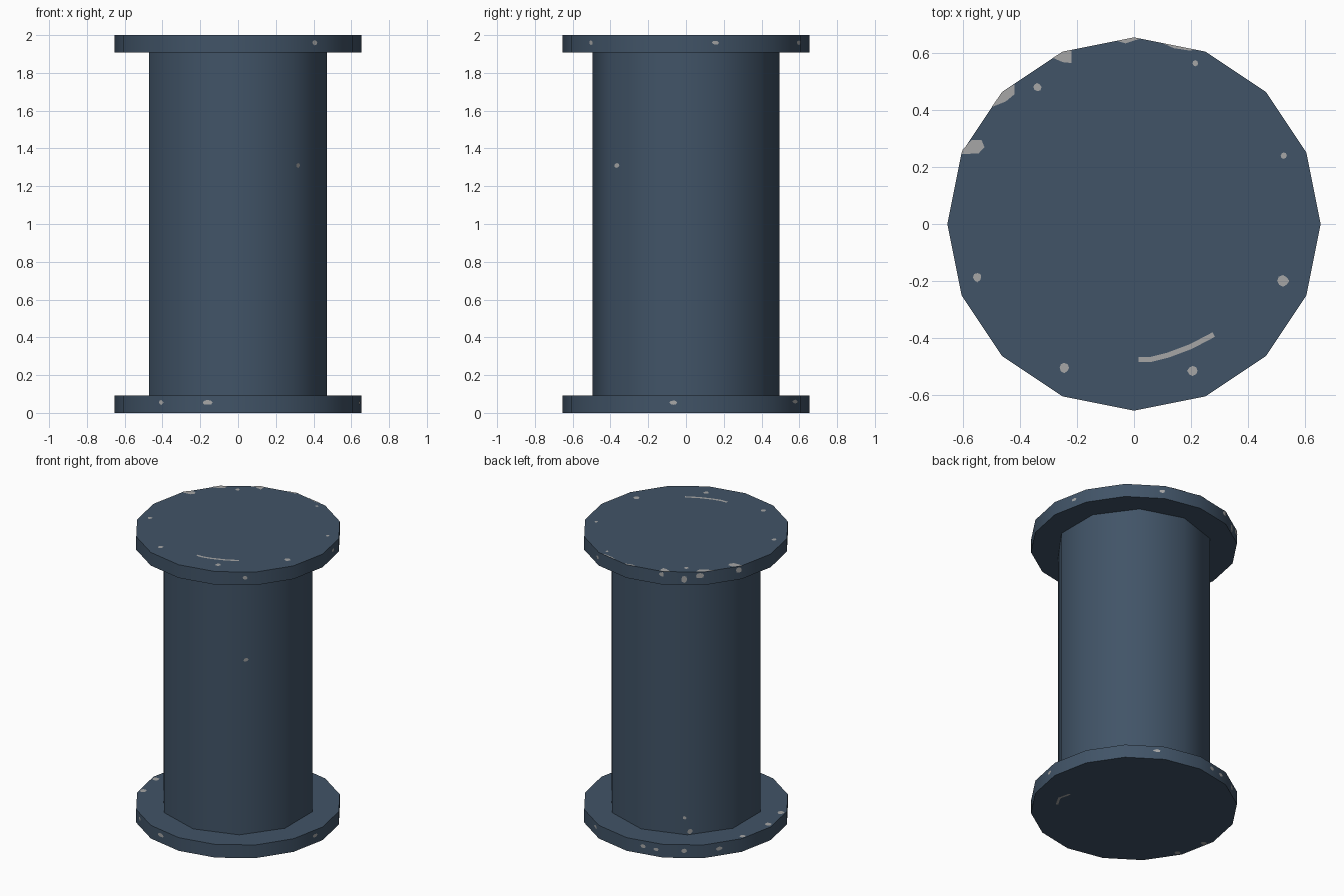
import bpy, bmesh, math, random
from mathutils import Vector

if "Cube" in bpy.data.objects:
    bpy.data.objects.remove(bpy.data.objects["Cube"])

random.seed(4)


def material(name, rgb):
    m = bpy.data.materials.new(name)
    m.diffuse_color = (*rgb, 1)
    m.use_nodes = True
    m.node_tree.nodes["Principled BSDF"].inputs["Base Color"].default_value = m.diffuse_color
    return m


BLUE = material("dark blue paint", (0.053, 0.088, 0.136))
GREY = material("bare grey metal", (0.38, 0.38, 0.38))


def add_object(name, bm, mat):
    me = bpy.data.meshes.new(name)
    bm.to_mesh(me)
    bm.free()
    me.materials.append(mat)
    ob = bpy.data.objects.new(name, me)
    bpy.context.collection.objects.link(ob)
    return ob


def prism(name, sides, radius, z0, z1, phase):
    bm = bmesh.new()
    ring = []
    for i in range(sides):
        a = math.radians(phase) + math.tau * i / sides
        ring.append(bm.verts.new((radius * math.cos(a), radius * math.sin(a), z0)))
    base = bm.faces.new(ring)
    ext = bmesh.ops.extrude_face_region(bm, geom=[base], use_keep_orig=True)
    for v in ext["geom"]:
        if isinstance(v, bmesh.types.BMVert):
            v.co.z = z1
    bmesh.ops.recalc_face_normals(bm, faces=bm.faces)
    ob = add_object(name, bm, BLUE)
    bpy.ops.object.select_all(action='DESELECT')
    ob.select_set(True)
    bpy.context.view_layer.objects.active = ob
    bpy.ops.object.shade_smooth_by_angle(angle=math.radians(40))
    return ob


# Spool: two 16-sided flanges and a 10-sided core
R, CORE, T = 0.655, 0.495, 0.092
prism("bottom_flange", 16, R, 0, T, 0)
prism("top_flange", 16, R, 2 - T, 2, 0)
prism("core", 10, CORE, T, 2 - T, 18)

# Paint chips: very thin patches just above the surface
chips = bmesh.new()
LIFT = 0.002


def flat_patch(points, z, up=True):
    f = chips.faces.new([chips.verts.new((x, y, z)) for x, y in points])
    f.normal_update()
    if (f.normal.z > 0) != up:
        f.normal_flip()


def blob(rx, ry):
    out = []
    for i in range(8):
        a = math.tau * i / 8
        k = random.uniform(0.85, 1.1)
        out.append((rx * k * math.cos(a), ry * k * math.sin(a)))
    return out


def flat_blob(x, y, r, z, up=True):
    flat_patch([(x + u, y + v) for u, v in blob(r, r)], z, up)


def scratch(path, width, z, up=True):
    pts = [Vector(p) for p in path]
    left, right = [], []
    for i, p in enumerate(pts):
        d = (pts[min(i + 1, len(pts) - 1)] - pts[max(i - 1, 0)]).normalized()
        n = Vector((-d.y, d.x)) * width / 2
        left.append(p + n)
        right.append(p - n)
    for i in range(len(pts) - 1):
        flat_patch([left[i], left[i + 1], right[i + 1], right[i]], z, up)


def side_blob(deg, z, rx, rz, radius=R, sides=16, phase=0):
    step = 360 / sides
    mid = math.radians((math.floor((deg - phase) / step) + 0.5) * step + phase)
    d = radius * math.cos(math.pi / sides)
    half = radius * math.sin(math.pi / sides)
    s = d * math.tan(math.radians(deg) - mid)
    n = Vector((math.cos(mid), math.sin(mid), 0))
    t = Vector((-n.y, n.x, 0))
    pts = []
    for u, v in blob(rx, rz):
        w = max(-half, min(half, s + u))
        pts.append(n * (d + LIFT) + t * w + Vector((0, 0, z + v)))
    chips.faces.new([chips.verts.new(p) for p in pts])


# Top face chips
top = 2 + LIFT
for x, y, r in [(.215, .565, .011), (-.34, .48, .015), (.525, .24, .011), (.523, -.2, .021),
                (.205, -.515, .017), (-.245, -.505, .018), (-.55, -.187, .016)]:
    flat_blob(x, y, r, top)
for poly in [[(-.605, .245), (-.602, .26), (-.57, .295), (-.535, .295), (-.525, .27), (-.545, .248)],
             [(-.463, .463), (-.42, .49), (-.42, .455), (-.45, .43), (-.5, .41)],
             [(-.285, .583), (-.25, .605), (-.22, .61), (-.22, .565), (-.25, .568)],
             [(-.06, .643), (0, .655), (.02, .65), (-.03, .634)],
             [(.10, .635), (.21, .613), (.2, .608), (.14, .617)]]:
    flat_patch(poly, top)
scratch([(.015, -.475), (.06, -.475), (.12, -.46), (.2, -.43), (.28, -.388)], .018, top)

# Underside chips and scratch
scratch([(.43, -.12), (.45, -.2), (.41, -.27)], .016, -0.001, False)
for x, y in [(-.57, -.25), (-.62, -.05)]:
    flat_blob(x, y, .02, -0.001, False)

# Chips on the upper face of the bottom flange
for x, y, r in [(-.62, -.02, .022), (-.585, -.21, .022), (-.59, .22, .02)]:
    flat_blob(x, y, r, T + LIFT)

# Chips on the flange rims: angle, height, half width, half height
for c in [(-51, 1.96, .018, .013), (14, 1.96, .02, .012), (66, 1.96, .018, .012),
          (124, 1.95, .02, .025), (133, 1.975, .03, .02), (112, 1.98, .025, .015),
          (156, 1.975, .02, .02),
          (-104.5, .055, .026, .013), (-129, .055, .014, .012), (-6, .055, .02, .012),
          (63, .06, .025, .01), (100, .055, .018, .013), (108, .05, .018, .012),
          (124, .05, .02, .015), (144, .05, .024, .013)]:
    side_blob(*c)

# Chips on the core
side_blob(-49, 1.31, .018, .012, CORE, 10, 18)
side_blob(124, .21, .012, .012, CORE, 10, 18)
side_blob(128, .115, .02, .018, CORE, 10, 18)

add_object("paint_chips", chips, GREY)
